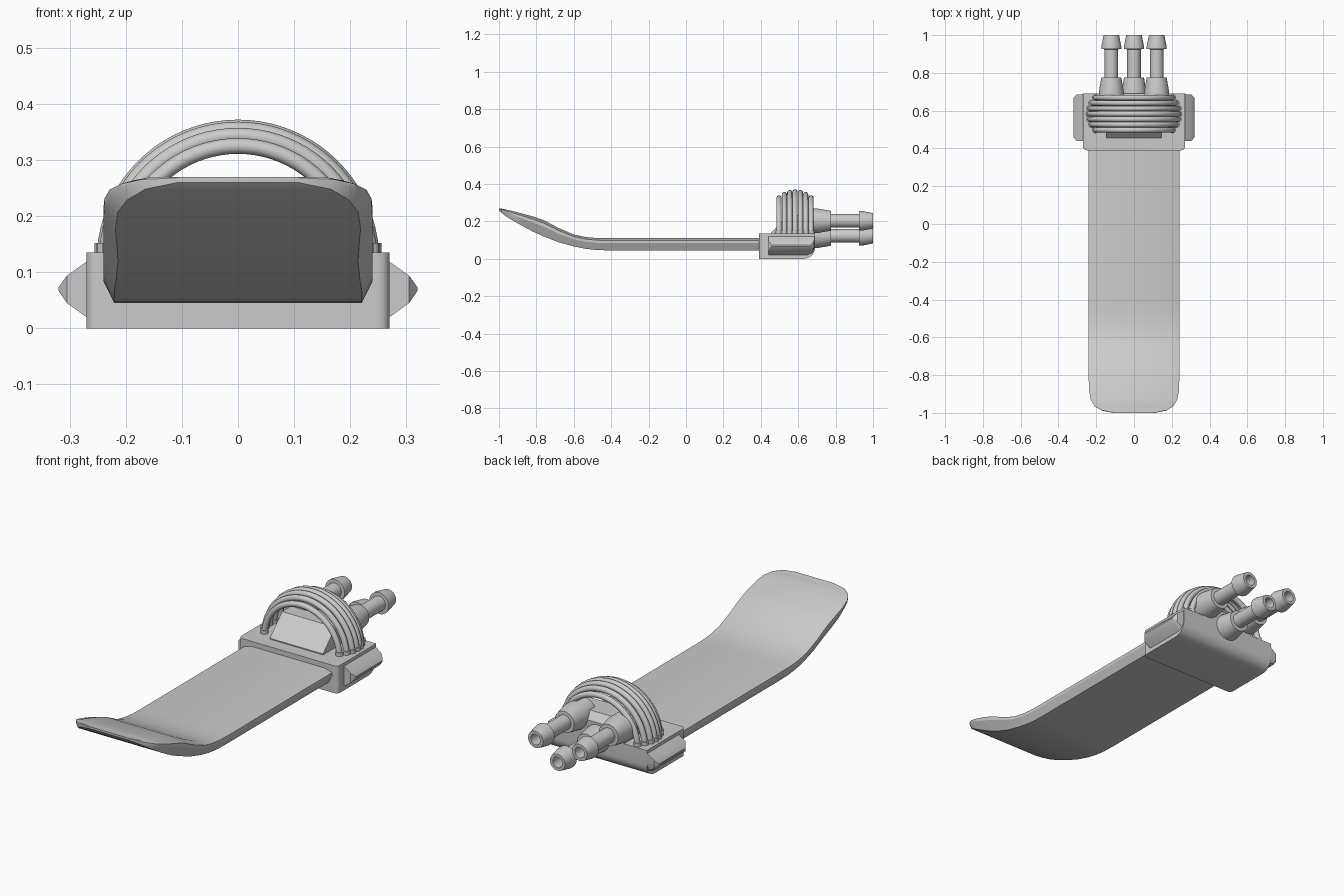
import bpy, bmesh, math
from mathutils import Vector

if "Cube" in bpy.data.objects:
    bpy.data.objects.remove(bpy.data.objects["Cube"])

grey = bpy.data.materials.new("plain grey")
grey.use_nodes = True
grey.diffuse_color = (0.6, 0.6, 0.6, 1)
grey.node_tree.nodes["Principled BSDF"].inputs["Base Color"].default_value = (0.6, 0.6, 0.6, 1)


def finish(name, bm, angle=30):
    bmesh.ops.recalc_face_normals(bm, faces=bm.faces)
    mesh = bpy.data.meshes.new(name)
    bm.to_mesh(mesh)
    bm.free()
    mesh.materials.append(grey)
    ob = bpy.data.objects.new(name, mesh)
    bpy.context.collection.objects.link(ob)
    bpy.ops.object.select_all(action='DESELECT')
    ob.select_set(True)
    bpy.context.view_layer.objects.active = ob
    bpy.ops.object.shade_smooth_by_angle(angle=math.radians(angle))
    return ob


def loft(name, rings, caps=True, angle=30):
    """Skin a list of equal-length point rings."""
    bm = bmesh.new()
    rows = [[bm.verts.new(p) for p in ring] for ring in rings]
    n = len(rows[0])
    for a, b in zip(rows, rows[1:]):
        for i in range(n):
            j = (i + 1) % n
            bm.faces.new((a[i], a[j], b[j], b[i]))
    if caps:
        bm.faces.new(rows[0])
        bm.faces.new(rows[-1])
    return finish(name, bm, angle)


def circle(y, r, x, z, n=32):
    return [(x + r * math.cos(math.tau * i / n), y, z + r * math.sin(math.tau * i / n))
            for i in range(n)]


# Blade: chamfered section swept along an upturned path (y, half width, bottom, top)
stations = [
    (0.45, 0.24, 0.045, 0.11), (-0.42, 0.24, 0.045, 0.11), (-0.48, 0.24, 0.047, 0.111),
    (-0.54, 0.24, 0.054, 0.117), (-0.6, 0.24, 0.066, 0.13), (-0.68, 0.24, 0.088, 0.164),
    (-0.76, 0.24, 0.119, 0.206), (-0.82, 0.24, 0.146, 0.227), (-0.88, 0.238, 0.178, 0.243),
    (-0.93, 0.229, 0.207, 0.256), (-0.965, 0.208, 0.229, 0.264), (-0.988, 0.172, 0.248, 0.269),
    (-1.0, 0.11, 0.26, 0.27)]
rings = []
for y, w, low, top in stations:
    t = top - low
    half = [(w - 0.3 * t, low), (w, low + 0.6 * t), (w, top - 0.18 * t), (w - 0.65 * t, top)]
    rings.append([(x, y, z) for x, z in half] + [(-x, y, z) for x, z in reversed(half)])
loft("blade", rings, angle=25)

# Housing: side profile with a rounded lower rear edge
r = 0.06
profile = [(0.39, 0.0), (0.39, 0.135), (0.69, 0.135)]
profile += [(0.69 - r + r * math.cos(a), r - r * math.sin(a))
            for a in [math.pi / 2 * i / 8 for i in range(9)]]
housing = loft("housing", [[(x, y, z) for y, z in profile] for x in (-0.27, 0.27)])
bm = bmesh.new()
bm.from_mesh(housing.data)
corners = [e for e in bm.edges if all(abs(v.co.y - 0.39) < 1e-4 for v in e.verts)
           and abs(e.verts[0].co.x - e.verts[1].co.x) < 1e-4]
bmesh.ops.bevel(bm, geom=corners, offset=0.02, segments=4, profile=0.5, affect='EDGES')
bm.to_mesh(housing.data)
bm.free()


# Side grips: stacked rectangles with clipped lower rear corners, narrowing to a ridge
def grip_ring(x, y0, y1, z0, z1):
    c = (z1 - z0) * 0.4
    return [(x, y0, z0), (x, y1 - c, z0), (x, y1 - 0.3 * c, z0 + 0.3 * c),
            (x, y1, z0 + c), (x, y1, z1), (x, y0, z1)]


for side, s in (("left", 1), ("right", -1)):
    loft(side + "_grip", [grip_ring(s * 0.26, 0.44, 0.688, 0.013, 0.126),
                          grip_ring(s * 0.305, 0.44, 0.685, 0.045, 0.094),
                          grip_ring(s * 0.32, 0.46, 0.668, 0.067, 0.073)])

# Wedge block below the arches
wedge = [(0.455, 0.12), (0.455, 0.14), (0.55, 0.235), (0.66, 0.235), (0.69, 0.2), (0.69, 0.12)]
loft("wedge_block", [[(x, y, z) for y, z in wedge] for x in (-0.145, 0.145)])

# Arched tubes, tallest in the middle of the row, with collars at their feet
TUBE, HUB = 0.014, 0.12
for k in range(-3, 4):
    y = 0.583 + 0.0285 * k
    radius = 0.238 - 0.033 * (k / 3) ** 2
    rings = []
    for i in range(41):
        a = math.pi * i / 40
        out = Vector((math.cos(a), 0, math.sin(a)))
        rings.append([Vector((0, y, HUB)) + out * (radius + TUBE * math.cos(b))
                      + Vector((0, TUBE * math.sin(b), 0))
                      for b in [math.tau * j / 12 for j in range(12)]])
    loft(f"arch_tube_{k + 4}", rings, angle=40)
    for side, s in (("left", 1), ("right", -1)):
        loft(f"{side}_collar_{k + 4}",
             [[(s * radius + 0.018 * math.cos(b), y + 0.018 * math.sin(b), z)
               for b in [math.tau * j / 16 for j in range(16)]] for z in (0.12, 0.152)])

# Barbed hose fittings with hollow ends (y, radius)
spout = [(0.62, 0.066), (0.7, 0.066), (0.775, 0.053), (0.776, 0.036), (0.925, 0.036),
         (0.926, 0.053), (0.94, 0.053), (1.0, 0.041), (1.0, 0.026), (0.85, 0.026)]
for name, x, z in (("left", 0.12, 0.203), ("middle", 0, 0.123), ("right", -0.12, 0.203)):
    loft(name + "_hose_fitting", [circle(y, rad, x, z) for y, rad in spout])
